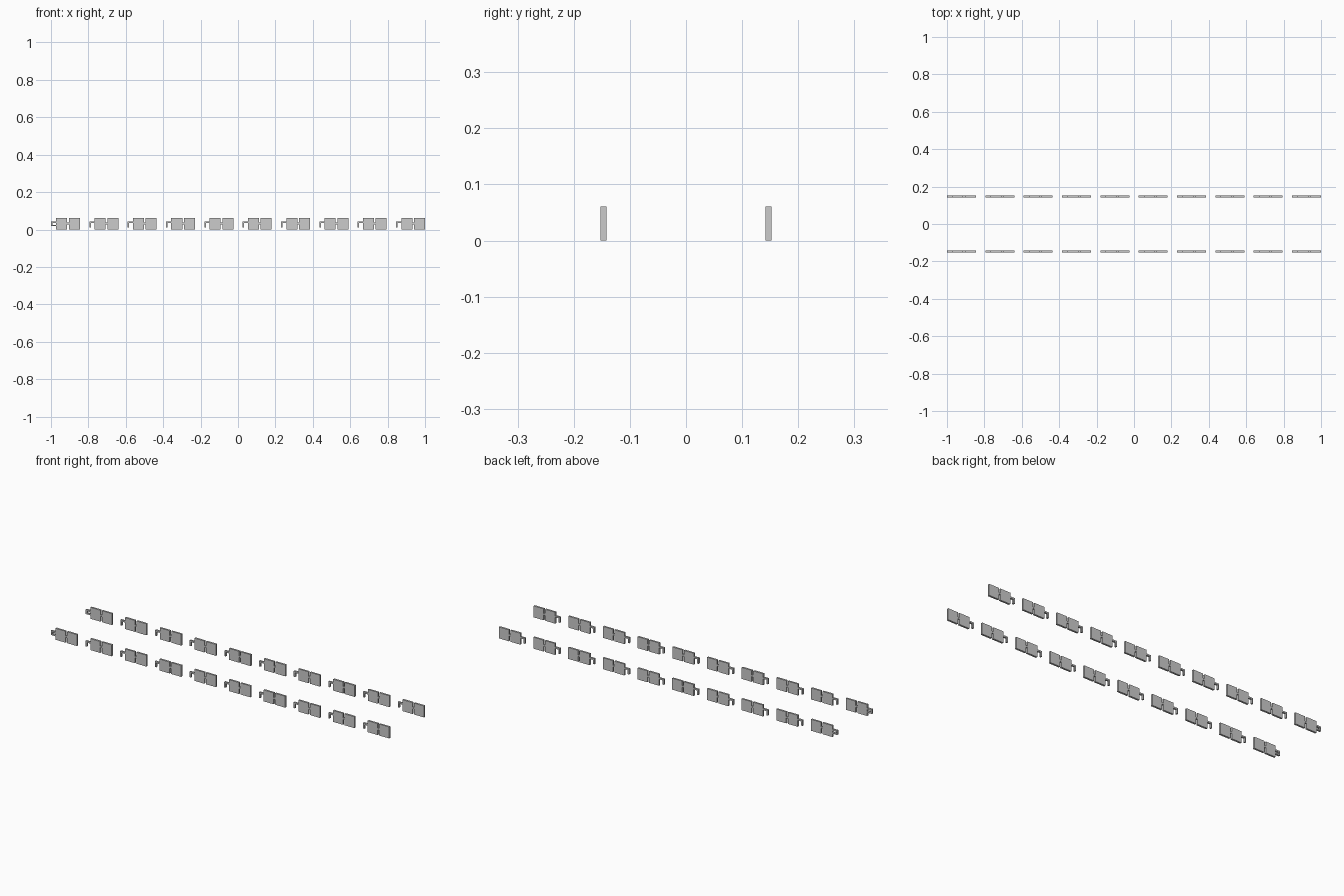
import bpy, bmesh

if "Cube" in bpy.data.objects:
    bpy.data.objects.remove(bpy.data.objects["Cube"])

T = 0.005          # half thickness
ROW_Y = 0.147      # row offset from the centre
COUNT = 10
WIDTH = 0.155
PITCH = (2.0 - WIDTH) / (COUNT - 1)


def plate_from_outline(name, outline, y):
    """Extrude an x-z outline through the plate thickness."""
    bm = bmesh.new()
    face = bm.faces.new([bm.verts.new((x, y - T, z)) for x, z in outline])
    ext = bmesh.ops.extrude_face_region(bm, geom=[face])
    verts = [v for v in ext["geom"] if isinstance(v, bmesh.types.BMVert)]
    bmesh.ops.translate(bm, verts=verts, vec=(0, 2 * T, 0))
    bmesh.ops.recalc_face_normals(bm, faces=bm.faces)
    mesh = bpy.data.meshes.new(name)
    bm.to_mesh(mesh)
    bm.free()
    obj = bpy.data.objects.new(name, mesh)
    bpy.context.collection.objects.link(obj)
    return obj


def unit_outline(x0, leg_bottom):
    """Hooked arm, square panel, narrow bridge, square panel."""
    pts = [
        (0, leg_bottom), (0.008, leg_bottom), (0.008, 0.034), (0.028, 0.034),
        (0.028, 0), (0.087, 0), (0.087, 0.028), (0.096, 0.028),
        (0.096, 0), (WIDTH, 0), (WIDTH, 0.061), (0.096, 0.061),
        (0.096, 0.037), (0.087, 0.037), (0.087, 0.061), (0.028, 0.061),
        (0.028, 0.042), (0, 0.042),
    ]
    return [(x0 + x, z) for x, z in pts]


# Two matching rows of linked panels
for side, y in (("front", -ROW_Y), ("back", ROW_Y)):
    for i in range(COUNT):
        x0 = -1 + i * PITCH
        plate_from_outline(f"{side}_panel_pair_{i + 1}",
                           unit_outline(x0, 0.018 if i == 0 else 0.012), y)
    # Lower arm closing the hook on the end unit
    plate_from_outline(f"{side}_end_lower_arm",
                       [(-0.992, 0.018), (-0.972, 0.018),
                        (-0.972, 0.025), (-0.992, 0.025)], y)
